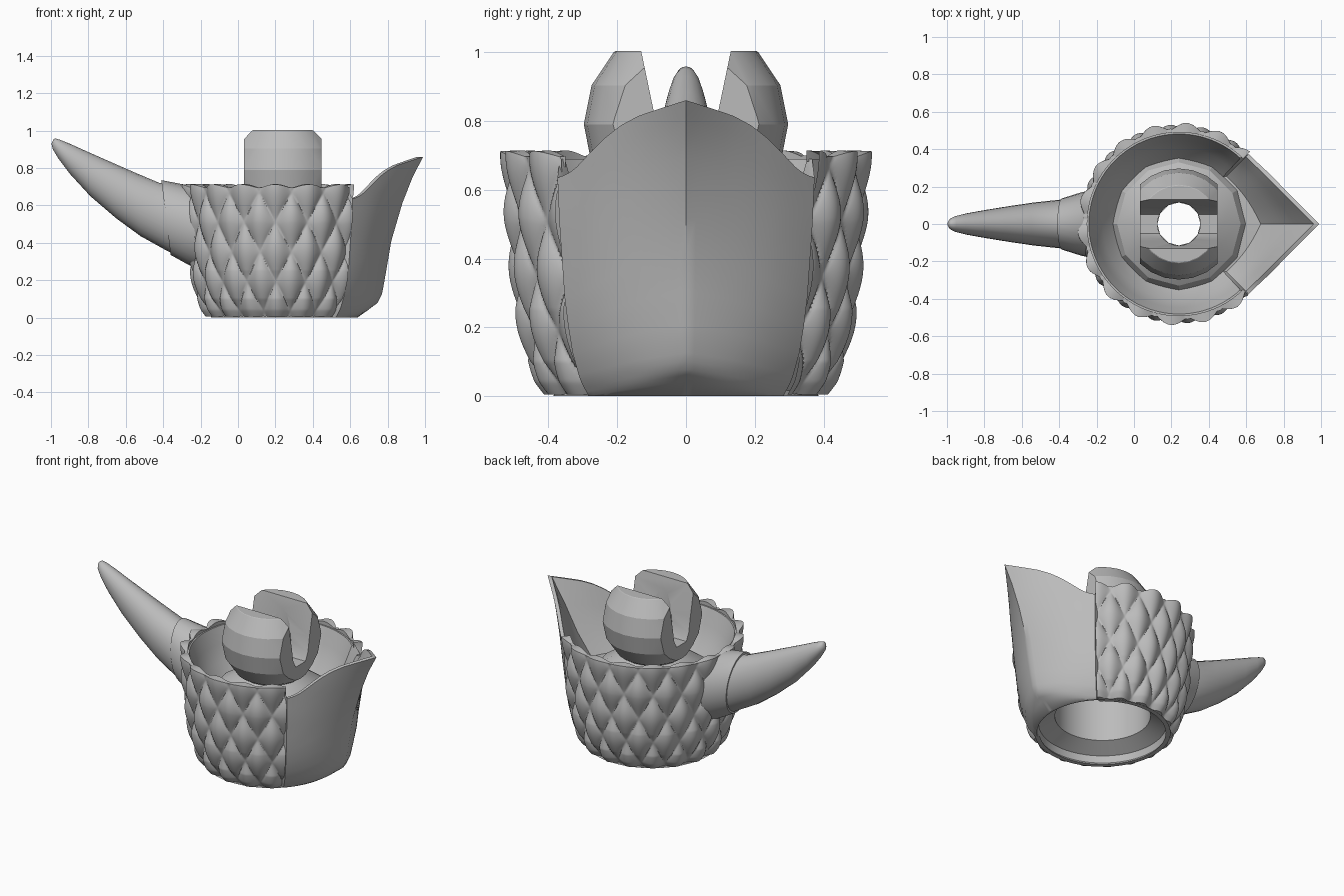
import bpy, bmesh
from math import sin, cos, pi, radians, atan2, hypot

if "Cube" in bpy.data.objects:
    bpy.data.objects.remove(bpy.data.objects["Cube"])

CX = 0.24          # axis of the cup
grey = bpy.data.materials.new("light grey")
grey.use_nodes = True
grey.diffuse_color = (0.5, 0.5, 0.5, 1)
grey.node_tree.nodes["Principled BSDF"].inputs["Base Color"].default_value = (0.5, 0.5, 0.5, 1)


def lerp(table, x):
    for (x0, y0), (x1, y1) in zip(table, table[1:]):
        if x <= x1:
            return y0 + (y1 - y0) * max(0, (x - x0) / (x1 - x0))
    return table[-1][1]


def activate(ob):
    bpy.ops.object.select_all(action='DESELECT')
    ob.select_set(True)
    bpy.context.view_layer.objects.active = ob


def skin(name, rows, closed=True, caps=False, wrap=False, angle=35):
    """Join rows of points into a quad surface."""
    bm = bmesh.new()
    grid = [[bm.verts.new(p) for p in row] for row in rows]
    n = len(rows[0])
    pairs = list(zip(grid, grid[1:])) + ([(grid[-1], grid[0])] if wrap else [])
    for a, b in pairs:
        for i in range(n if closed else n - 1):
            j = (i + 1) % n
            bm.faces.new((a[i], a[j], b[j], b[i]))
    if caps:
        bm.faces.new(grid[0])
        bm.faces.new(grid[-1])
    bmesh.ops.recalc_face_normals(bm, faces=bm.faces)
    mesh = bpy.data.meshes.new(name)
    bm.to_mesh(mesh)
    bm.free()
    ob = bpy.data.objects.new(name, mesh)
    bpy.context.collection.objects.link(ob)
    mesh.materials.append(grey)
    activate(ob)
    if angle:
        bpy.ops.object.shade_smooth_by_angle(angle=radians(angle))
    return ob


def circle(r, z, n):
    return [(CX + r * cos(2 * pi * i / n), r * sin(2 * pi * i / n), z) for i in range(n)]


# Cup with a pointed prow
WALL = [(0, 0.40), (0.04, 0.43), (0.1, 0.46), (0.25, 0.495), (0.5, 0.52), (0.7, 0.532)]
PROW = [(0, 0.70), (0.04, 0.745), (0.1, 0.77), (0.2, 0.785), (0.45, 0.82),
        (0.7, 0.88), (0.87, 0.935), (1, 0.99)]
PROW_RIM = [(0, 0.635), (0.1, 0.645), (0.2, 0.668), (0.32, 0.71), (0.44, 0.752),
            (0.56, 0.787), (0.69, 0.815), (0.85, 0.838), (1, 0.86)]


def body_point(a):
    def at(f):
        z = 0.69 * f
        r = lerp(WALL, z) - 0.03
        return (CX + r * cos(a), r * sin(a), z)
    return at


def prow_point(t, side):
    def at(f):
        low = 0.045 * t
        z = low + (lerp(PROW_RIM, t) - low) * f
        r = lerp(WALL, z) * 0.7071
        ax, ay, k = CX + r, r, 0.14
        x = (1 - t) ** 2 * ax + 2 * t * (1 - t) * (ax + k) + t * t * lerp(PROW, f)
        y = (1 - t) ** 2 * ay + 2 * t * (1 - t) * (ay - k)
        return (x, side * y, z)
    return at


STEPS = 16
columns = [body_point(radians(47 + 266 * i / 60)) for i in range(61)]
columns += [prow_point(i / STEPS, -1) for i in range(STEPS + 1)]
columns += [prow_point(i / STEPS, 1) for i in reversed(range(STEPS))]


def ring(r, z):
    out = []
    for c in columns:
        x, y, _ = c(0.5)
        a = atan2(y, x - CX)
        out.append((CX + r * cos(a), r * sin(a), z))
    return out


def inner(scale, drop):
    """Inside wall: rim outline drawn in toward the axis and down to the floor."""
    out = []
    for c in columns:
        x, y, z = c(1 - 0.4 * drop)
        top = c(1)[2]
        out.append((CX + (x - CX) * scale, y * scale, top + (0.42 - top) * drop))
    return out


rows = [ring(0.28, 0.4), ring(0.28, 0.11), ring(0.375, 0.06), ring(0.385, 0), ring(0.398, 0)]
rows += [[c(f) for c in columns] for f in
         (0, 0.02, 0.04, 0.07, 0.1, 0.2, 0.32, 0.45, 0.58, 0.7, 0.8, 0.87, 0.94, 1)]
rows += [inner(0.96, 0), inner(0.9, 0.35), inner(0.83, 0.7), inner(0.71, 1), ring(0.27, 0.43)]
skin("cup_with_prow", rows)

# Staggered diamond scales around the cup
AROUND, UP = 18, 0.32
LEVELS, SECTORS = 110, 360


def tucked(row, r, dz):
    out = []
    for x, y, z in row:
        s = r / hypot(x - CX, y)
        out.append((CX + (x - CX) * s, y * s, z + dz))
    return out


scale_rows = []
for k in range(LEVELS + 1):
    row = []
    for i in range(SECTORS + 1):
        a = radians(45.5 + 269 * i / SECTORS)
        z = 0.005 + 0.69 * k / LEVELS
        u, v = a * AROUND / (2 * pi) - 0.27, (z - 0.19) / UP
        bump = abs(sin(pi * (u + v)) * sin(pi * (u - v))) ** 0.7
        r = lerp(WALL, z) - 0.025 + 0.036 * bump
        row.append((CX + r * cos(a), r * sin(a), z + 0.018 * bump * k / LEVELS))
    scale_rows.append(row)
scale_rows = [tucked(scale_rows[0], 0.392, 0)] + scale_rows + [
    tucked(scale_rows[-1], 0.49, 0.002), tucked(scale_rows[-1], 0.49, -0.03)]
skin("scales", scale_rows, closed=False, angle=50)

# Raised hollow floor that carries the joint
skin("joint_base", [circle(r, z, 12) for r, z in (
    (0.115, 0.6), (0.17, 0.57), (0.24, 0.53), (0.33, 0.47), (0.36, 0.42),
    (0.28, 0.38), (0.115, 0.42))], wrap=True, angle=20)

# Ball joint trimmed flat on two sides, with a flared slot and a bore
bpy.ops.mesh.primitive_uv_sphere_add(segments=24, ring_count=8, radius=0.297, location=(CX, 0, 0.79))
ball = bpy.context.object
ball.name = "clip_joint"
ball.data.materials.append(grey)


def cut(target, cutter, operation):
    cutter.hide_render = True
    activate(target)
    mod = target.modifiers.new("cut", 'BOOLEAN')
    mod.operation, mod.object, mod.solver = operation, cutter, 'EXACT'
    bpy.ops.object.modifier_apply(modifier=mod.name)
    bpy.data.objects.remove(cutter)


bpy.ops.mesh.primitive_cube_add(size=1, location=(CX, 0, 0.7))
box = bpy.context.object
box.scale = (0.415, 1, 0.606)
cut(ball, box, 'INTERSECT')

half = [(0.14, 1.05), (0.09, 0.81), (0.075, 0.72), (0.05, 0.67)]
slot = half + [(-y, z) for y, z in reversed(half)]
cut(ball, skin("slot_cutter", [[(x, y, z) for y, z in slot] for x in (CX - 0.4, CX + 0.4)],
               caps=True, angle=0), 'DIFFERENCE')
cut(ball, skin("bore_cutter", [circle(0.115, 0.3, 24), circle(0.115, 1.1, 24)],
               caps=True, angle=0), 'DIFFERENCE')
activate(ball)
bpy.ops.object.shade_smooth_by_angle(angle=radians(18))


# Horn and its collar, lofted from tilted ovals: top x, z, bottom x, z, half width
def oval(tx, tz, bx, bz, w, n=24):
    out = []
    for i in range(n):
        a = 2 * pi * i / n
        s = (1 + cos(a)) / 2
        out.append((bx + (tx - bx) * s, w * sin(a), bz + (tz - bz) * s))
    return out


skin("horn_collar", [oval(*s) for s in (
    (-0.25, 0.69, -0.215, 0.26, 0.18), (-0.29, 0.712, -0.27, 0.285, 0.17),
    (-0.41, 0.735, -0.36, 0.335, 0.137))], caps=True)
skin("horn", [oval(*s) for s in (
    (-0.39, 0.72, -0.34, 0.34, 0.13), (-0.42, 0.72, -0.37, 0.352, 0.13),
    (-0.55, 0.775, -0.52, 0.435, 0.115), (-0.68, 0.832, -0.65, 0.53, 0.096),
    (-0.8, 0.885, -0.79, 0.65, 0.075), (-0.9, 0.93, -0.9, 0.77, 0.056),
    (-0.95, 0.95, -0.96, 0.85, 0.042), (-0.975, 0.958, -0.99, 0.9, 0.028),
    (-0.985, 0.955, -0.998, 0.93, 0.012))], caps=True, angle=60)
